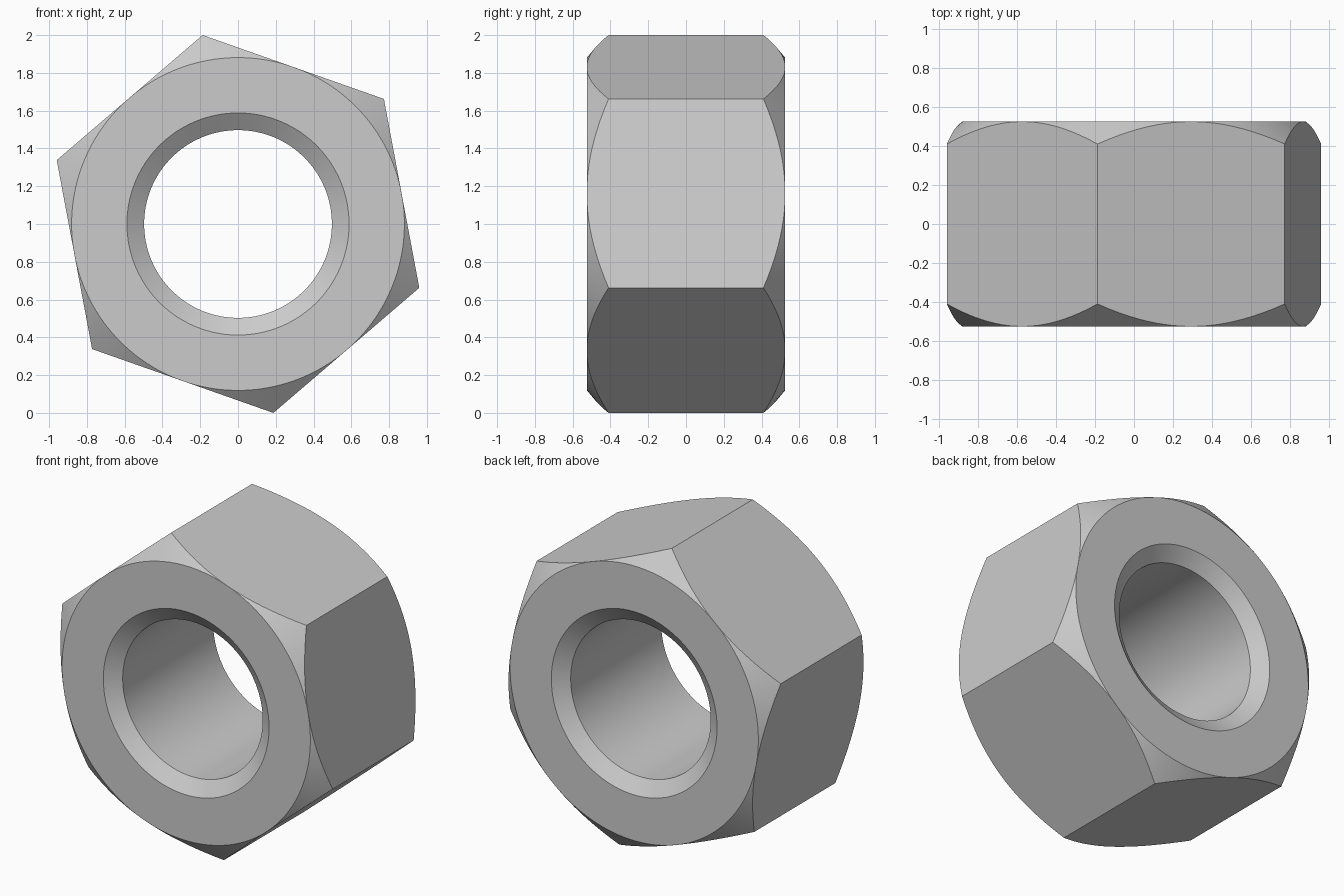
import bpy, bmesh
from math import cos, sin, pi, radians

cube = bpy.data.objects.get("Cube")
if cube:
    bpy.data.objects.remove(cube, do_unlink=True)

CORNER = 1.0174                     # hexagon corner radius
FLAT = CORNER * cos(pi / 6)         # hexagon flat radius
TURN = radians(40.6)                # direction of one corner
HALF = 0.525                        # half thickness
CHAMFER = 0.115 / (CORNER - FLAT)   # slope of the outer corner cone
HOLE, MOUTH, SINK = 0.497, 0.588, 0.066
PER_SIDE = 20
COUNT = PER_SIDE * 6

steel = bpy.data.materials.new("grey steel")
steel.use_nodes = True
grey = (0.6, 0.6, 0.6, 1)
steel.diffuse_color = grey
steel.node_tree.nodes["Principled BSDF"].inputs["Base Color"].default_value = grey

# Closed cross-section at each angle, following the hexagon outline
bm = bmesh.new()
rings = []
for i in range(COUNT):
    step = 2 * pi * i / COUNT
    outer = FLAT / cos(step % (pi / 3) - pi / 6)
    edge = HALF - (outer - FLAT) * CHAMFER
    half_profile = [(HOLE, HALF - SINK), (MOUTH, HALF), (FLAT, HALF), (outer, edge)]
    profile = half_profile + [(r, -y) for r, y in reversed(half_profile)]
    a = TURN + step
    rings.append([bm.verts.new((r * cos(a), y, 1 + r * sin(a))) for r, y in profile])

# Skin between neighbouring cross-sections
for i, ring in enumerate(rings):
    following = rings[(i + 1) % COUNT]
    for j in range(len(ring)):
        k = (j + 1) % len(ring)
        bm.faces.new((ring[j], ring[k], following[k], following[j]))

# Make each wrench flat a single face, and merge where the cone touches it
inner_edges = [bm.edges.get((ring[3], ring[4]))
               for i, ring in enumerate(rings) if i % PER_SIDE]
bmesh.ops.dissolve_edges(bm, edges=inner_edges, use_verts=False)
bmesh.ops.remove_doubles(bm, verts=bm.verts, dist=0.0001)
bmesh.ops.recalc_face_normals(bm, faces=bm.faces)

mesh = bpy.data.meshes.new("hex_nut")
bm.to_mesh(mesh)
bm.free()
mesh.materials.append(steel)
nut = bpy.data.objects.new("hex_nut", mesh)
bpy.context.collection.objects.link(nut)

# Smooth hole and cones, crisp edges between surfaces
bpy.ops.object.select_all(action='DESELECT')
nut.select_set(True)
bpy.context.view_layer.objects.active = nut
bpy.ops.object.shade_smooth_by_angle(angle=radians(25))
